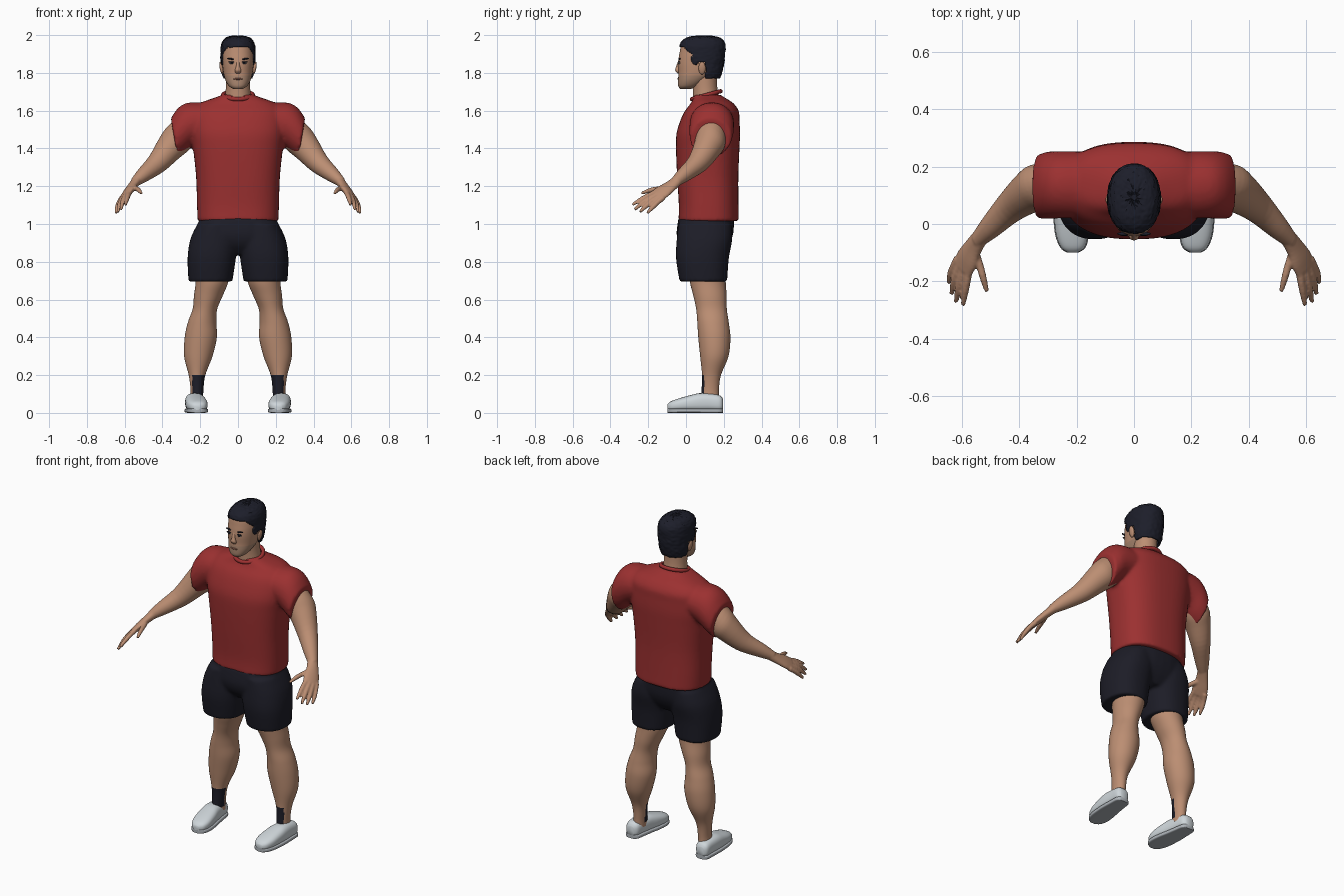
import bpy, bmesh, random
from math import cos, sin, tau, copysign
from mathutils import Vector, Matrix

random.seed(4)
if "Cube" in bpy.data.objects:
    bpy.data.objects.remove(bpy.data.objects["Cube"])

X, Y, Z = Vector((1, 0, 0)), Vector((0, 1, 0)), Vector((0, 0, 1))


def material(name, *rgb):
    m = bpy.data.materials.new(name)
    m.use_nodes = True
    m.diffuse_color = (*rgb, 1)
    m.node_tree.nodes["Principled BSDF"].inputs["Base Color"].default_value = (*rgb, 1)
    return m


skin = material("skin", .50, .27, .17)
stubble = material("stubble skin", .40, .24, .16)
lip = material("lip", .30, .13, .09)
red = material("red cloth", .33, .03, .03)
navy = material("dark navy cloth", .012, .012, .02)
hair_mat = material("dark hair", .012, .013, .023)
white = material("shoe white", .62, .67, .70)
sole_grey = material("sole grey", .42, .45, .48)
eye_white = material("eye white", .55, .50, .46)


def smooth_rings(rings, steps):
    """Catmull-Rom interpolation of (x, y, z, half width, half depth)."""
    out, last = [], len(rings) - 1
    for i in range(last):
        p = [rings[max(0, min(last, k))] for k in range(i - 1, i + 3)]
        for s in range(steps):
            t = s / steps
            out.append([.5 * (2 * b + (c - a) * t + (2 * a - 5 * b + 4 * c - d) * t * t
                              + (3 * b - a - 3 * c + d) * t ** 3) for a, b, c, d in zip(*p)])
    return out + [list(rings[-1])]


def loft(bm, rings, axis=Z, side=X, power=2.0, n=32, steps=4):
    """Capped superellipse loft, cross-sections square to the axis."""
    axis = axis.normalized()
    u = (side - axis * side.dot(axis)).normalized()
    v = axis.cross(u)
    loops = []
    for x, y, z, a, b in smooth_rings(rings, steps):
        loop = []
        for k in range(n):
            c, s = cos(tau * k / n), sin(tau * k / n)
            c, s = (copysign(abs(w) ** (2 / power), w) for w in (c, s))
            loop.append(bm.verts.new(Vector((x, y, z)) + u * c * max(a, .001) + v * s * max(b, .001)))
        loops.append(loop)
    for lo, hi in zip(loops, loops[1:]):
        for k in range(n):
            bm.faces.new((lo[k], lo[k - 1], hi[k - 1], hi[k]))
    bm.faces.new(loops[0])
    bm.faces.new(loops[-1])


def blob(bm, centre, size, tilt=0):
    mat = Matrix.Translation(centre) @ Matrix.Rotation(tilt, 4, 'Y') @ Matrix.Diagonal((*size, 1))
    bmesh.ops.create_uvsphere(bm, u_segments=16, v_segments=10, radius=1, matrix=mat)


def finish(name, bm, *mats, mirror=False, voxel=0, blend=4):
    bmesh.ops.recalc_face_normals(bm, faces=bm.faces)
    me = bpy.data.meshes.new(name)
    bm.to_mesh(me)
    bm.free()
    for m in mats:
        me.materials.append(m)
    ob = bpy.data.objects.new(name, me)
    bpy.context.collection.objects.link(ob)
    bpy.context.view_layer.objects.active = ob
    bpy.ops.object.select_all(action='DESELECT')
    ob.select_set(True)
    bpy.ops.object.shade_smooth_by_angle(angle=.9)
    if mirror:
        ob.modifiers.new("mirror", 'MIRROR').use_mirror_merge = False
    if voxel:
        r = ob.modifiers.new("union", 'REMESH')
        r.mode, r.voxel_size, r.use_smooth_shade = 'VOXEL', voxel, True
        s = ob.modifiers.new("soften", 'SMOOTH')
        s.factor, s.iterations = .5, blend
    return ob


# Shirt: torso and two sleeves fused together
bm = bmesh.new()
torso = [(1.015, .12, .214, .16), (1.1, .12, .217, .158), (1.25, .115, .222, .162),
         (1.4, .115, .238, .168), (1.48, .118, .25, .168), (1.55, .127, .25, .156),
         (1.6, .137, .24, .142), (1.64, .138, .2, .112), (1.668, .122, .125, .085),
         (1.685, .112, .08, .07)]
loft(bm, [(0, y, z, a, b) for z, y, a, b in torso], power=2.5, n=48)
for s in (1, -1):
    loft(bm, [(s * .16, .137, 1.55, .115, .095), (s * .25, .137, 1.53, .117, .113),
              (s * .3, .135, 1.495, .117, .118), (s * .338, .13, 1.455, .11, .106)],
         axis=Vector((s, 0, -.17)), side=Y)
finish("shirt", bm, red, voxel=.01, blend=5)

# Ribbed collar
bpy.ops.mesh.primitive_torus_add(major_radius=.079, minor_radius=.011, major_segments=48,
                                 minor_segments=12, location=(0, .107, 1.682), rotation=(.27, 0, 0))
collar = bpy.context.object
collar.name = "collar"
collar.data.materials.append(red)
bpy.ops.object.shade_smooth()

# Shorts: hips plus two legs fused together
bm = bmesh.new()
loft(bm, [(0, .108, 1.035, .203, .147), (0, .1, .95, .22, .15), (0, .097, .89, .2, .13),
          (0, .1, .84, .13, .09)], power=2.4, axis=-Z)
for s in (1, -1):
    loft(bm, [(s * .115, .1, 1.0, .1, .14), (s * .127, .098, .92, .125, .147),
              (s * .139, .087, .82, .128, .14), (s * .146, .092, .695, .116, .126)], power=2.3)
finish("shorts", bm, navy, voxel=.01, blend=4)

# Legs, with a dark patch over the front and inside of each ankle
bm = bmesh.new()
leg = [(.78, .14, .115, .09, .095), (.7, .137, .115, .087, .095), (.62, .157, .127, .076, .088),
       (.55, .175, .135, .065, .081), (.48, .19, .143, .075, .083), (.4, .197, .15, .085, .085),
       (.3, .21, .15, .075, .075), (.2, .217, .135, .044, .05), (.12, .217, .128, .034, .046),
       (.06, .22, .125, .035, .05)]
loft(bm, [(x, y, z, a, b) for z, x, y, a, b in leg], n=40, steps=6)
for f in bm.faces:
    c = f.calc_center_median()
    out = (c - Vector((.217, .132, c.z))).normalized()
    if .09 < c.z < .2 and out.dot(Vector((-.45, -.89, 0))) > .45:
        f.material_index = 1
finish("legs", bm, skin, navy, mirror=True)

# Shoes and soles
shoe = [(.214, -.099, .03, .018, .014), (.213, -.082, .035, .041, .025), (.216, -.04, .042, .055, .034),
        (.222, .02, .05, .056, .043), (.228, .07, .055, .052, .049), (.232, .13, .055, .046, .047),
        (.235, .18, .05, .04, .042), (.236, .197, .045, .022, .026)]
bm = bmesh.new()
loft(bm, shoe, axis=Y, power=2.6)
finish("shoes", bm, white, mirror=True)
bm = bmesh.new()
loft(bm, [(x, y, .012, a + .003, .012) for x, y, z, a, b in shoe], axis=Y, power=5)
finish("soles", bm, sole_grey, mirror=True)

# Arms with hands; fingers run from knuckle to tip
bm = bmesh.new()
loft(bm, [(.25, .14, 1.52, .08, .08), (.32, .13, 1.45, .086, .084), (.365, .11, 1.4, .074, .074),
          (.43, .06, 1.32, .056, .056), (.5, -.01, 1.26, .041, .04), (.545, -.055, 1.222, .028, .026)],
     axis=Vector((.6, -.4, -.6)), side=Y)
loft(bm, [(.535, -.045, 1.23, .03, .026), (.56, -.082, 1.2, .036, .022), (.581, -.122, 1.172, .046, .02),
          (.598, -.155, 1.148, .046, .016)],
     axis=Vector((.5, -.75, -.5)), side=Vector((.6, .5, -.45)))
fingers = [
    [(.572, -.14, 1.172), (.58, -.19, 1.155), (.588, -.235, 1.132), (.596, -.284, 1.102)],
    [(.588, -.14, 1.16), (.602, -.19, 1.138), (.612, -.23, 1.112), (.62, -.272, 1.076)],
    [(.602, -.135, 1.148), (.618, -.175, 1.125), (.629, -.21, 1.096), (.636, -.245, 1.064)],
    [(.612, -.12, 1.14), (.628, -.148, 1.117), (.639, -.175, 1.09), (.646, -.206, 1.058)],
    [(.56, -.085, 1.195), (.54, -.135, 1.188), (.526, -.185, 1.18), (.512, -.236, 1.163)]]
for path in fingers:
    widths = (.016, .0135, .0125, .008)
    loft(bm, [(*p, w, w) for p, w in zip(path, widths)], n=12,
         axis=Vector(path[-1]) - Vector(path[0]))
arms = finish("arms", bm, skin, voxel=.0055, blend=3)
arms.modifiers.new("mirror", 'MIRROR').use_mirror_merge = False

# Neck
bm = bmesh.new()
loft(bm, [(0, .107, 1.61, .075, .07), (0, .105, 1.67, .069, .068), (0, .1, 1.73, .064, .065),
          (0, .095, 1.82, .064, .07)])
finish("neck", bm, skin)

# Head with a shaded jaw
bm = bmesh.new()
head = [(1.715, -.003, .026, .028), (1.73, .013, .048, .054), (1.76, .035, .066, .077),
        (1.8, .063, .077, .103), (1.85, .075, .083, .117), (1.9, .082, .085, .117),
        (1.95, .088, .078, .11), (1.98, .09, .05, .07)]
loft(bm, [(0, y, z, a, b) for z, y, a, b in head], power=2.25, n=48, steps=6)
for f in bm.faces:
    c = f.calc_center_median()
    f.material_index = int(c.z < 1.785)
finish("head", bm, skin, stubble)

# Nose and ears
bm = bmesh.new()
loft(bm, [(0, -.033, 1.865, .008, .008), (0, -.041, 1.835, .01, .011), (0, -.044, 1.813, .017, .013),
          (0, -.035, 1.798, .013, .01)], n=16)
finish("nose", bm, skin)
bm = bmesh.new()
blob(bm, (.088, .085, 1.825), (.009, .019, .034), tilt=.2)
finish("ears", bm, skin, mirror=True)

# Eyes, brows and mouth
for name, mat, place, size, tilt in (
        ("eyes", eye_white, (.034, -.035, 1.852), (.014, .005, .005), 0),
        ("irises", hair_mat, (.034, -.038, 1.852), (.007, .004, .0055), 0),
        ("eyelids", hair_mat, (.034, -.036, 1.858), (.017, .006, .003), 0),
        ("brows", hair_mat, (.037, -.034, 1.874), (.022, .006, .0045), -.15)):
    bm = bmesh.new()
    blob(bm, place, size, tilt)
    finish(name, bm, mat, mirror=True)
bm = bmesh.new()
blob(bm, (0, -.04, 1.768), (.024, .006, .005))
finish("mouth", bm, lip)

# Short hair: a ruffled shell trimmed along the hairline
bm = bmesh.new()
cap = [(1.755, .105, .068, .068), (1.8, .1, .086, .09), (1.85, .09, .091, .112), (1.9, .088, .093, .119),
       (1.95, .088, .089, .121), (1.98, .09, .072, .098), (1.993, .092, .045, .062), (1.997, .092, .008, .01)]
loft(bm, [(0, y, z, a, b) for z, y, a, b in cap], power=2.2, n=72, steps=7)


def hairline(y):
    if y < .03:
        return 1.937 - max(0, y + .01)
    if y < .062:
        return 1.842
    return 1.855 if y < .105 else 1.772


below = [f for f in bm.faces
         if f.calc_center_median().z < hairline(f.calc_center_median().y)]
bmesh.ops.delete(bm, geom=below, context='FACES')
bm.normal_update()
for v in bm.verts:
    v.co += v.normal * random.uniform(-.002, .003)
hair = finish("hair", bm, hair_mat)
shell = hair.modifiers.new("thickness", 'SOLIDIFY')
shell.thickness, shell.offset = .012, -1
